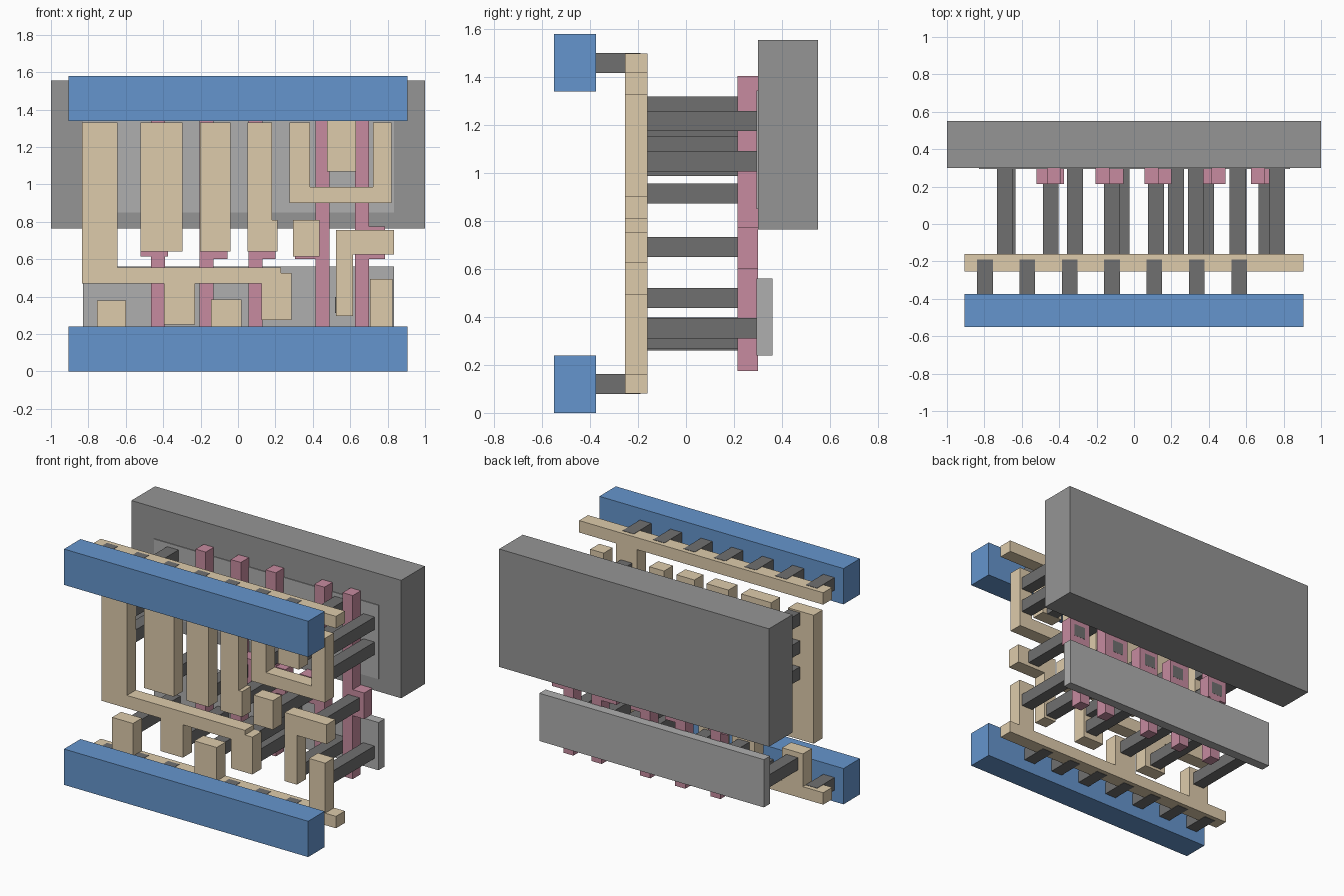
import bpy, bmesh


def material(name, rgb):
    m = bpy.data.materials.new(name)
    m.diffuse_color = (*rgb, 1)
    return m


BLUE = material("blue", (0.13, 0.30, 0.61))
TAN = material("tan", (0.73, 0.60, 0.41))
PINK = material("pink", (0.57, 0.26, 0.35))
DARK = material("dark_grey", (0.16, 0.16, 0.16))
MID = material("mid_grey", (0.30, 0.30, 0.30))
LIGHT = material("light_grey", (0.43, 0.43, 0.43))


def slab(name, outline, y0, y1, mat):
    """Extrude a closed (x, z) outline from y0 back to y1."""
    bm = bmesh.new()
    face = bm.faces.new([bm.verts.new((x, y0, z)) for x, z in outline])
    ext = bmesh.ops.extrude_face_region(bm, geom=[face])["geom"]
    moved = [v for v in ext if isinstance(v, bmesh.types.BMVert)]
    bmesh.ops.translate(bm, vec=(0, y1 - y0, 0), verts=moved)
    bmesh.ops.recalc_face_normals(bm, faces=bm.faces[:])
    mesh = bpy.data.meshes.new(name)
    bm.to_mesh(mesh)
    bm.free()
    mesh.materials.append(mat)
    obj = bpy.data.objects.new(name, mesh)
    bpy.context.collection.objects.link(obj)
    return obj


def box(name, x0, x1, y0, y1, z0, z1, mat):
    return slab(name, [(x0, z0), (x1, z0), (x1, z1), (x0, z1)], y0, y1, mat)


def metal(name, outline):
    return slab(name, outline, -0.255, -0.16, TAN)


def contact(name, x, z, y0, y1):
    h = 0.042
    return box(name, x - h, x + h, y0, y1, z - h, z + h, DARK)


# Well and the two diffusion plates
box("well_block", -1, 1, 0.30, 0.55, 0.765, 1.555, MID)
box("upper_diffusion", -0.83, 0.835, 0.295, 0.36, 0.85, 1.345, LIGHT)
box("lower_diffusion", -0.83, 0.835, 0.295, 0.36, 0.24, 0.56, LIGHT)

# Power rails with their rows of short contacts
for label, z in (("lower", 0.0), ("upper", 1.34)):
    box(label + "_rail", -0.905, 0.905, -0.55, -0.375, z, z + 0.24, BLUE)
    for i in range(7):
        contact(label + "_rail_contact", -0.797 + 0.2265 * i, z + 0.12, -0.375, -0.19)

# Gate strips, each with a side pad and one contact through the pad
gates = [(-0.465, -0.52, -0.375, 0.615), (-0.205, -0.205, -0.055, 0.60),
         (0.055, 0.055, 0.20, 0.60), (0.415, 0.305, 0.49, 0.60),
         (0.625, 0.625, 0.785, 0.60)]
for (x, p0, p1, pz), cx in zip(gates, (-0.445, -0.118, 0.118, 0.387, 0.708)):
    a, b, top = x, x + 0.075, 0.775
    outline = [(a, 0.175), (b, 0.175)]
    if p1 > b:
        outline += [(b, pz), (p1, pz), (p1, top), (b, top)]
    outline += [(b, 1.405), (a, 1.405)]
    if p0 < a:
        outline += [(a, top), (p0, top), (p0, pz), (a, pz)]
    slab("gate_strip", outline, 0.215, 0.30, PINK)
    contact("gate_contact", cx, 0.692, -0.16, 0.301)

# Long contacts from the metal layer to the diffusion plates
for x, heights in ((-0.69, (0.915, 1.09, 1.278)), (0.33, (1.03, 1.19)),
                   (0.553, (1.11, 1.278)), (0.765, (1.05, 1.218)),
                   (-0.675, (0.303,)), (-0.315, (0.31,)), (-0.065, (0.31,)),
                   (0.225, (0.355, 0.48)), (0.56, (0.355,)), (0.763, (0.353,))):
    for z in heights:
        contact("diffusion_contact", x, z, -0.16, 0.295)

# Metal: comb strips behind the rails
metal("lower_comb", [(-0.905, 0.08), (0.905, 0.08), (0.905, 0.16),
                     (0.825, 0.16), (0.825, 0.495), (0.705, 0.495), (0.705, 0.16),
                     (0.02, 0.16), (0.02, 0.385), (-0.145, 0.385), (-0.145, 0.16),
                     (-0.60, 0.16), (-0.60, 0.38), (-0.755, 0.38), (-0.755, 0.16),
                     (-0.905, 0.16)])
metal("upper_comb", [(-0.905, 1.50), (-0.905, 1.42), (0.475, 1.42), (0.475, 1.07),
                     (0.63, 1.07), (0.63, 1.42), (0.905, 1.42), (0.905, 1.50)])

# Metal: output track, links and input bars
metal("output_track", [(-0.835, 1.33), (-0.835, 0.47), (-0.396, 0.47), (-0.396, 0.25),
                       (-0.23, 0.25), (-0.23, 0.47), (0.125, 0.47), (0.125, 0.275),
                       (0.285, 0.275), (0.285, 0.525), (0.23, 0.525), (0.23, 0.556),
                       (-0.645, 0.556), (-0.645, 1.33)])
metal("u_link", [(0.275, 1.33), (0.275, 0.90), (0.822, 0.90), (0.822, 1.33),
                 (0.722, 1.33), (0.722, 0.985), (0.385, 0.985), (0.385, 1.33)])
metal("l_link", [(0.525, 0.295), (0.615, 0.295), (0.615, 0.625), (0.835, 0.625),
                 (0.835, 0.755), (0.525, 0.755)])
metal("input_bar_right", [(0.05, 0.64), (0.21, 0.64), (0.21, 0.81), (0.183, 0.81),
                          (0.183, 1.33), (0.05, 1.33)])
box("input_bar_left", -0.52, -0.297, -0.255, -0.16, 0.64, 1.33, TAN)
box("input_bar_middle", -0.203, -0.04, -0.255, -0.16, 0.64, 1.33, TAN)
box("input_pad", 0.295, 0.437, -0.255, -0.16, 0.615, 0.81, TAN)
